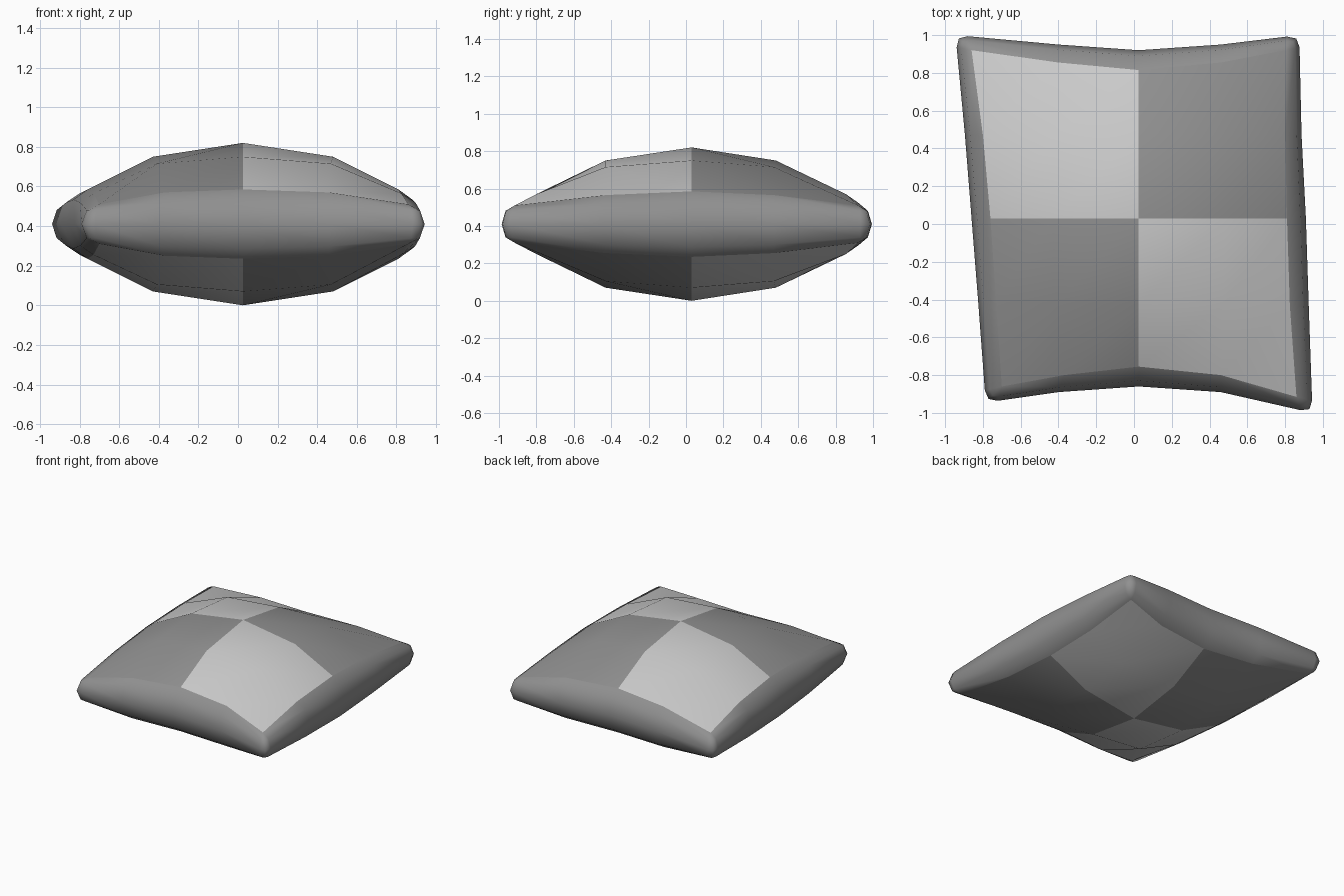
import bpy, bmesh, math
from mathutils import Vector

if "Cube" in bpy.data.objects:
    bpy.data.objects.remove(bpy.data.objects["Cube"])

MID = 0.41          # height of the seam line

# Panel grid (5 x 5 points, rows from front to back): x, y, height above the seam
PANEL = [
    [(-0.70, -0.86, .10), (-0.37, -0.80, .16), (0.025, -0.755, .175), (0.46, -0.80, .16), (0.86, -0.915, .10)],
    [(-0.73, -0.41, .155), (-0.41, -0.42, .305), (0.025, -0.43, .34), (0.47, -0.43, .305), (0.825, -0.43, .155)],
    [(-0.76, 0.03, .175), (-0.43, 0.03, .34), (0.025, 0.03, .41), (0.48, 0.03, .34), (0.81, 0.03, .175)],
    [(-0.80, 0.47, .155), (-0.42, 0.47, .305), (0.025, 0.48, .34), (0.47, 0.47, .305), (0.80, 0.47, .155)],
    [(-0.86, 0.92, .10), (-0.40, 0.855, .16), (0.025, 0.815, .175), (0.46, 0.855, .16), (0.80, 0.92, .10)],
]

# Seam outline, counter-clockwise from the front left corner
SEAM = [(-0.785, -0.945), (-0.40, -0.89), (0.025, -0.86), (0.46, -0.89),
        (0.945, -1.00), (0.925, -0.43), (0.91, 0.03), (0.887, 0.47),
        (0.875, 1.00), (0.46, 0.95), (0.025, 0.92), (-0.40, 0.95),
        (-0.945, 1.00), (-0.895, 0.47), (-0.86, 0.03), (-0.825, -0.41)]


def material(name, grey):
    m = bpy.data.materials.new(name)
    m.diffuse_color = (grey, grey, grey, 1)
    m.use_nodes = True
    m.node_tree.nodes["Principled BSDF"].inputs["Base Color"].default_value = m.diffuse_color
    return m


LIGHT, DARK = material("light_cloth", 0.8), material("dark_cloth", 0.28)


def finish(name, bm, mats):
    me = bpy.data.meshes.new(name)
    bm.to_mesh(me)
    bm.free()
    for m in mats:
        me.materials.append(m)
    ob = bpy.data.objects.new(name, me)
    bpy.context.collection.objects.link(ob)
    for p in me.polygons:
        p.use_smooth = True
    return ob


# Checkered panel; side = 1 for the top, -1 for the bottom
def panel(name, side):
    bm = bmesh.new()
    v = [[bm.verts.new((x, y, MID + side * h)) for x, y, h in row] for row in PANEL]
    for r in range(4):
        for c in range(4):
            quad = [v[r][c], v[r][c + 1], v[r + 1][c + 1], v[r + 1][c]]
            f = bm.faces.new(quad if side > 0 else quad[::-1])
            crossed = (r < 2) != (c < 2)
            f.material_index = 0 if crossed == (side > 0) else 1
    finish(name, bm, [LIGHT, DARK])


panel("top_panel", 1)
panel("bottom_panel", -1)

# Rounded border: pair panel edge points with seam points, rounding the corners
rim = ([PANEL[0][c] for c in range(4)] + [PANEL[r][4] for r in range(4)]
       + [PANEL[4][c] for c in range(4, 0, -1)] + [PANEL[r][0] for r in range(4, 0, -1)])
pairs = []
for i, (p, s) in enumerate(zip(rim, SEAM)):
    s = Vector(s)
    if i % 4:
        pairs.append((p, s))
        continue
    back = (Vector(SEAM[i - 1]) - s).normalized() * 0.065
    ahead = (Vector(SEAM[(i + 1) % 16]) - s).normalized() * 0.065
    for a, b in ((1, 0), (0.25, 0.25), (0, 1)):
        pairs.append((p, s + back * a + ahead * b))

bm = bmesh.new()
rings = []
for k in range(5):
    ang = math.pi / 2 - k * math.pi / 4
    ring = []
    for (px, py, h), s in pairs:
        xy = Vector((px, py)).lerp(s, math.cos(ang))
        ring.append(bm.verts.new((xy.x, xy.y, MID + h * math.sin(ang))))
    rings.append(ring)
n = len(pairs)
for a, b in zip(rings, rings[1:]):
    for i in range(n):
        j = (i + 1) % n
        bm.faces.new((a[i], b[i], b[j], a[j]))
bmesh.ops.remove_doubles(bm, verts=bm.verts, dist=0.0005)
bm.normal_update()
finish("cushion_border", bm, [DARK])
